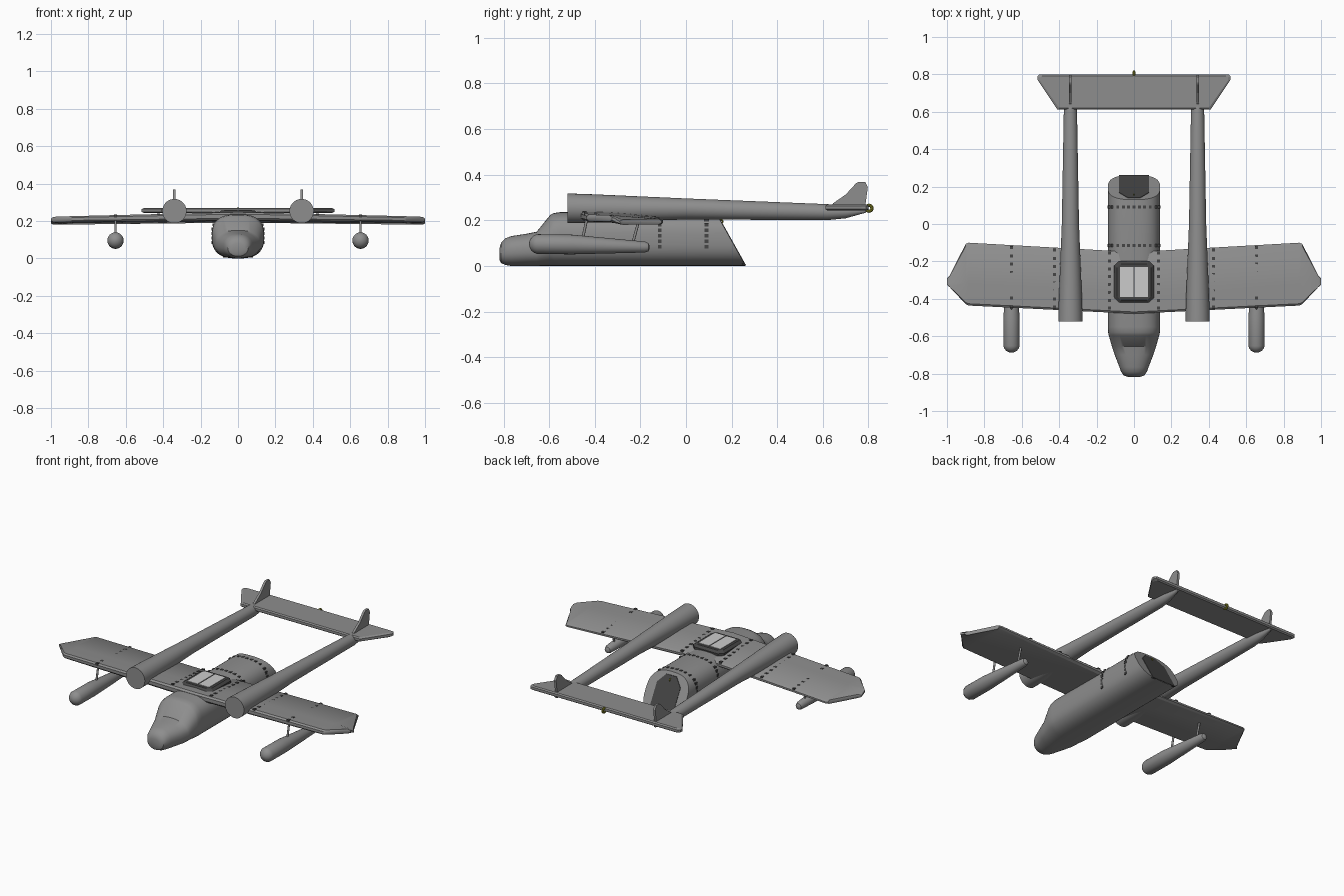
import bpy, bmesh, math
from mathutils import Vector

if "Cube" in bpy.data.objects:
    bpy.data.objects.remove(bpy.data.objects["Cube"])


def material(name, rgb):
    m = bpy.data.materials.new(name)
    m.diffuse_color = (*rgb, 1)
    m.use_nodes = True
    m.node_tree.nodes["Principled BSDF"].inputs["Base Color"].default_value = m.diffuse_color
    return m


GREY = material("hull_grey", (0.27, 0.27, 0.27))
DARK = material("dark_grey", (0.06, 0.06, 0.06))
LIGHT = material("light_grey", (0.85, 0.85, 0.85))
OLIVE = material("olive", (0.25, 0.25, 0.02))


def finish(name, bm, mat=GREY, smooth=True):
    bmesh.ops.recalc_face_normals(bm, faces=bm.faces[:])
    me = bpy.data.meshes.new(name)
    bm.to_mesh(me)
    bm.free()
    ob = bpy.data.objects.new(name, me)
    bpy.context.collection.objects.link(ob)
    me.materials.append(mat)
    if smooth:
        bpy.ops.object.select_all(action='DESELECT')
        bpy.context.view_layer.objects.active = ob
        ob.select_set(True)
        bpy.ops.object.shade_smooth_by_angle(angle=math.radians(35))
    return ob


def loft(name, rings, mat=GREY, smooth=True):
    bm = bmesh.new()
    vs = [[bm.verts.new(p) for p in r] for r in rings]
    n = len(vs[0])
    for a, b in zip(vs, vs[1:]):
        for i in range(n):
            bm.faces.new((a[i], a[(i + 1) % n], b[(i + 1) % n], b[i]))
    bm.faces.new(vs[0])
    bm.faces.new(vs[-1])
    return finish(name, bm, mat, smooth)


def tube(name, x, stations, n=32):
    """Round body along y; stations are (y, z centre, radius)."""
    angles = [2 * math.pi * i / n for i in range(n)]
    return loft(name, [[(x + r * math.cos(a), y, z + r * math.sin(a)) for a in angles]
                       for y, z, r in stations])


def rod(name, a, b, r):
    a, b = Vector(a), Vector(b)
    q = (b - a).to_track_quat('Z', 'Y')
    ring = [q @ Vector((r * math.cos(t), r * math.sin(t), 0))
            for t in (math.pi * i / 6 for i in range(12))]
    return loft(name, [[a + p for p in ring], [b + p for p in ring]])


def studs(name, points, s=0.016):
    bm = bmesh.new()
    for p in points:
        ret = bmesh.ops.create_cube(bm, size=s)
        bmesh.ops.translate(bm, vec=p, verts=ret['verts'])
    return finish(name, bm, DARK, False)


# Fuselage: rounded-box sections, ending in a slanted cut
def section_point(hw, zb, zt, a, e):
    c, s = math.cos(a), math.sin(a)
    px = math.copysign(abs(c) ** (2 / e), c)
    pz = math.copysign(abs(s) ** (2 / e), s)
    return hw * px, (zb + zt) / 2 + (zt - zb) / 2 * pz


def cut_y(z):
    return 0.262 - z * 0.56


rings = []
for y, hw, zb, zt, e in [(-0.817, 0.035, 0.025, 0.08, 2.1), (-0.81, 0.055, 0.012, 0.103, 2.1),
                         (-0.79, 0.069, 0.004, 0.122, 2.2), (-0.765, 0.078, 0.0, 0.131, 2.2),
                         (-0.70, 0.103, 0.0, 0.141, 2.3), (-0.655, 0.118, 0.0, 0.15, 2.4),
                         (-0.595, 0.135, 0.0, 0.224, 2.5), (-0.58, 0.138, 0.0, 0.232, 2.6),
                         (-0.55, 0.14, 0.0, 0.236, 2.7), (None, 0.14, 0.0, 0.236, 2.7)]:
    ring = []
    for i in range(48):
        x, z = section_point(hw, zb, zt, 2 * math.pi * i / 48, e)
        ring.append((x, cut_y(z) if y is None else y, z))
    rings.append(ring)
loft("fuselage", rings)

# Rear ramp door on the slanted cut
door = [(-0.08, 0.004), (0.08, 0.004), (0.08, 0.17), (0.035, 0.218),
        (-0.035, 0.218), (-0.08, 0.17)]
loft("rear_door", [[(x, cut_y(z) + d, z) for x, z in door] for d in (-0.01, 0.003)],
     DARK, False)

# Wing: rounded-edge sections from tip to tip, drooping slightly
EDGE = [(0, -0.25), (0, 0.25), (0.03, 0.5), (0.35, 0.58), (0.96, 0.4), (1, 0.15),
        (1, -0.15), (0.96, -0.4), (0.35, -0.5), (0.03, -0.5)]


def wing_ring(x, le, te, zc, t):
    return [(x, le + u * (te - le), zc + 0.008 - 0.018 * u + v * t) for u, v in EDGE]


half = [(0, -0.48, -0.15, 0.218, 0.044), (0.885, -0.436, -0.10, 0.203, 0.031),
        (0.9, -0.428, -0.107, 0.203, 0.03), (0.985, -0.338, -0.275, 0.201, 0.028),
        (1.0, -0.325, -0.29, 0.20, 0.012)]
stations = [(-h[0], *h[1:]) for h in reversed(half[1:])] + half
loft("wing", [wing_ring(*s) for s in stations])


def wing_top(x, y):
    f = abs(x) / 0.9
    u = (y + 0.475) / 0.33
    return 0.218 - 0.015 * f + 0.008 - 0.018 * u + (0.56 - 0.14 * u) * (0.044 - 0.014 * f)


# Rows of nearly flush studs on the wing and around the fuselage
pts = []
for s in (-1, 1):
    for bx, y0, y1 in ((0.655, -0.44, -0.125), (0.425, -0.445, -0.14), (0.132, -0.45, -0.155)):
        for i in range(8):
            y = y0 + (y1 - y0) * i / 7
            pts.append((s * bx, y, wing_top(bx, y) - 0.005))
studs("wing_studs", pts)
pts = []
for y in (-0.115, 0.09):
    for s in (-1, 1):
        pts += [(s * 0.133, y, 0.085 + 0.024 * i) for i in range(4)]
        pts.append((s * 0.127, y, 0.18))
    for i in range(9):
        x = -0.114 + 0.0285 * i
        z = 0.112 + 0.118 * (1 - (abs(x) / 0.14) ** 2.7) ** (1 / 2.7)
        pts.append((x, y, z))
studs("fuselage_studs", pts)


# Roof hatch: chamfered frame with two light panes
def octagon(hx, hy, c, yc, z):
    q = [(hx, hy - c), (hx - c, hy)]
    p = q + [(-x, y) for x, y in reversed(q)]
    p += [(-x, -y) for x, y in p]
    return [(x, yc + y, z) for x, y in p]


loft("hatch_frame", [octagon(0.106, 0.113, 0.025, -0.31, 0.215),
                     octagon(0.106, 0.113, 0.025, -0.31, 0.243),
                     octagon(0.09, 0.097, 0.02, -0.31, 0.255)], DARK, False)
for s in (-1, 1):
    loft("hatch_pane", [[(s * 0.004, -0.39, z), (s * 0.074, -0.39, z),
                         (s * 0.074, -0.23, z), (s * 0.004, -0.23, z)]
                        for z in (0.25, 0.258)], LIGHT, False)

# Tailplane joining the booms
tail = [(-0.41, 0.612), (0.41, 0.612), (0.515, 0.77), (0.515, 0.79), (0.505, 0.80),
        (-0.505, 0.80), (-0.515, 0.79), (-0.515, 0.77)]
loft("tailplane", [[(x * k, 0.706 + (y - 0.706) * j, z) for x, y in tail]
                   for k, j, z in ((0.975, 0.92, 0.243), (1, 1, 0.249),
                                   (1, 1, 0.264), (0.975, 0.92, 0.27))], GREY, False)

# Tow rings at the tail and above the rear door
for name, y, z, r in (("tail_ring", 0.802, 0.253, 0.013), ("door_ring", 0.155, 0.195, 0.006)):
    bpy.ops.mesh.primitive_torus_add(location=(0, y, z), rotation=(0, math.pi / 2, 0),
                                     major_radius=r, minor_radius=r * 0.55,
                                     major_segments=20, minor_segments=8)
    ob = bpy.context.object
    ob.name = name
    ob.data.materials.append(OLIVE)

fin = [(0.635, 0.255), (0.645, 0.275), (0.70, 0.313), (0.745, 0.362), (0.757, 0.369),
       (0.785, 0.369), (0.797, 0.345), (0.785, 0.255)]
for s in (-1, 1):
    # Engine booms with pointed ends
    bx = s * 0.34
    tube("boom", bx, [(-0.52, 0.253, 0.065), (-0.40, 0.252, 0.062), (0.0, 0.25, 0.046),
                      (0.62, 0.236, 0.035), (0.70, 0.236, 0.027), (0.79, 0.242, 0.008)])
    # Tail fins
    loft("tail_fin", [[(bx + d, y, z) for y, z in fin] for d in (-0.007, 0.007)], GREY, False)
    # Underwing tanks with rounded ends, and their struts
    tx = s * 0.655
    nose = [(-0.645 - 0.043 * math.cos(a), 0.096, 0.044 * math.sin(a))
            for a in (math.radians(d) for d in (5, 20, 40, 60, 80))]
    tube("tank", tx, nose + [(-0.50, 0.094, 0.043), (-0.18, 0.083, 0.024),
                             (-0.165, 0.082, 0.018), (-0.159, 0.082, 0.006)], 24)
    rod("tank_strut", (tx, -0.455, 0.11), (tx, -0.435, 0.205), 0.006)
    rod("tank_strut", (tx, -0.235, 0.095), (tx, -0.205, 0.205), 0.006)
